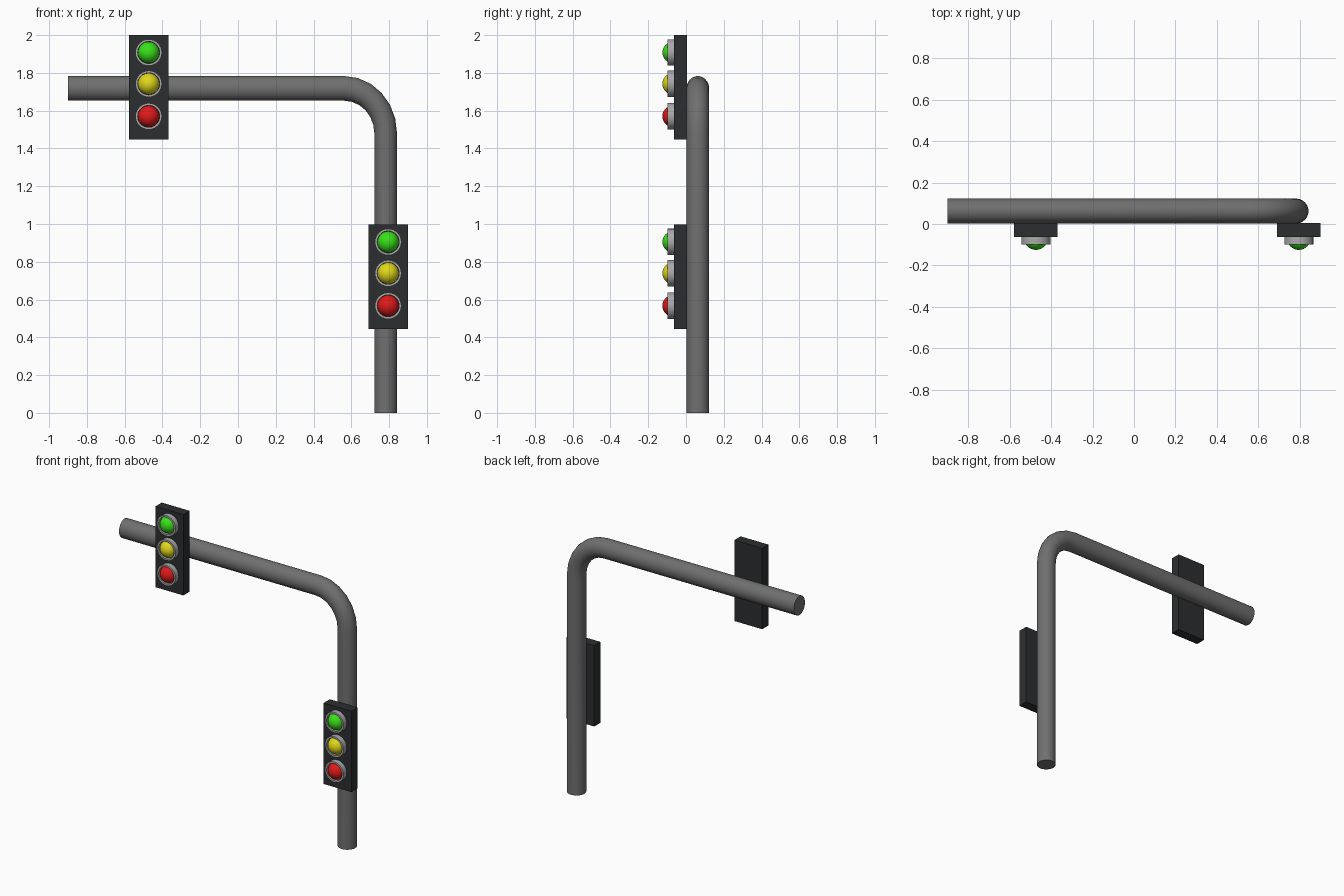
import bpy, bmesh
from math import sin, cos, pi, radians
from mathutils import Vector

if "Cube" in bpy.data.objects:
    bpy.data.objects.remove(bpy.data.objects["Cube"])


def material(name, rgb):
    m = bpy.data.materials.new(name)
    m.diffuse_color = (*rgb, 1)
    m.use_nodes = True
    m.node_tree.nodes["Principled BSDF"].inputs["Base Color"].default_value = m.diffuse_color
    return m


POLE = material("pole_grey", (0.16, 0.16, 0.16))
DARK = material("housing_dark", (0.025, 0.027, 0.028))
RIM = material("rim_grey", (0.4, 0.4, 0.4))
GREEN = material("green_lens", (0.04, 0.75, 0.01))
YELLOW = material("yellow_lens", (0.75, 0.68, 0.01))
RED = material("red_lens", (0.75, 0.01, 0.01))


def make(name, bm, mat, smooth=True):
    bmesh.ops.recalc_face_normals(bm, faces=bm.faces)
    me = bpy.data.meshes.new(name)
    bm.to_mesh(me)
    bm.free()
    me.materials.append(mat)
    ob = bpy.data.objects.new(name, me)
    bpy.context.collection.objects.link(ob)
    if smooth:
        bpy.ops.object.select_all(action='DESELECT')
        ob.select_set(True)
        bpy.context.view_layer.objects.active = ob
        bpy.ops.object.shade_smooth_by_angle(angle=radians(35))
    return ob


def bridge(bm, a, b):
    n = len(a)
    for i in range(n):
        j = (i + 1) % n
        bm.faces.new((a[i], a[j], b[j], b[i]))


# Bent pole: round section swept up, round the elbow and along the arm
def pole():
    r, bend, sides, steps, k = 0.06, 0.22, 32, 6, 1.085
    px, top, y = 0.782, 1.718 / 1.085, 0.0625
    path = [(px, 0, 0)]
    for i in range(steps + 1):
        a = pi / 2 * i / steps
        path.append((px - bend + bend * cos(a), top - bend + bend * sin(a), a))
    path.append((-0.9, top, pi / 2))
    bm = bmesh.new()
    rings = []
    for x, z, a in path:
        rings.append([bm.verts.new((x + r * cos(t) * cos(a), y + r * sin(t),
                                    k * (z + r * cos(t) * sin(a))))
                      for t in (2 * pi * i / sides for i in range(sides))])
    for a, b in zip(rings, rings[1:]):
        bridge(bm, a, b)
    bm.faces.new(rings[0])
    bm.faces.new(rings[-1])
    make("bent_pole", bm, POLE)


# Hollow rim around a lens
def rim(name, x, z):
    bm = bmesh.new()
    prof = [(0.070, -0.06), (0.070, -0.098), (0.058, -0.098), (0.058, -0.06)]
    rings = [[bm.verts.new((x + r * cos(t), y, z + r * sin(t)))
              for t in (2 * pi * i / 32 for i in range(32))] for r, y in prof]
    for i in range(4):
        bridge(bm, rings[i], rings[(i + 1) % 4])
    make(name, bm, RIM)


# Signal head: box housing with three rimmed lenses
def signal(prefix, x, z):
    bm = bmesh.new()
    bmesh.ops.create_cube(bm, size=1)
    bmesh.ops.scale(bm, vec=(0.21, 0.067, 0.552), verts=bm.verts)
    bmesh.ops.translate(bm, vec=(x, -0.0295, z), verts=bm.verts)
    make(prefix + "_housing", bm, DARK, False)
    for colour, mat, dz in (("green", GREEN, 0.184), ("yellow", YELLOW, 0.018),
                            ("red", RED, -0.154)):
        rim(f"{prefix}_{colour}_rim", x, z + dz)
        bm = bmesh.new()
        bmesh.ops.create_uvsphere(bm, u_segments=32, v_segments=16, radius=0.057)
        bmesh.ops.translate(bm, vec=Vector((x, -0.068, z + dz)), verts=bm.verts)
        make(f"{prefix}_{colour}_lens", bm, mat)


pole()
signal("upper_signal", -0.473, 1.724)
signal("lower_signal", 0.795, 0.721)
